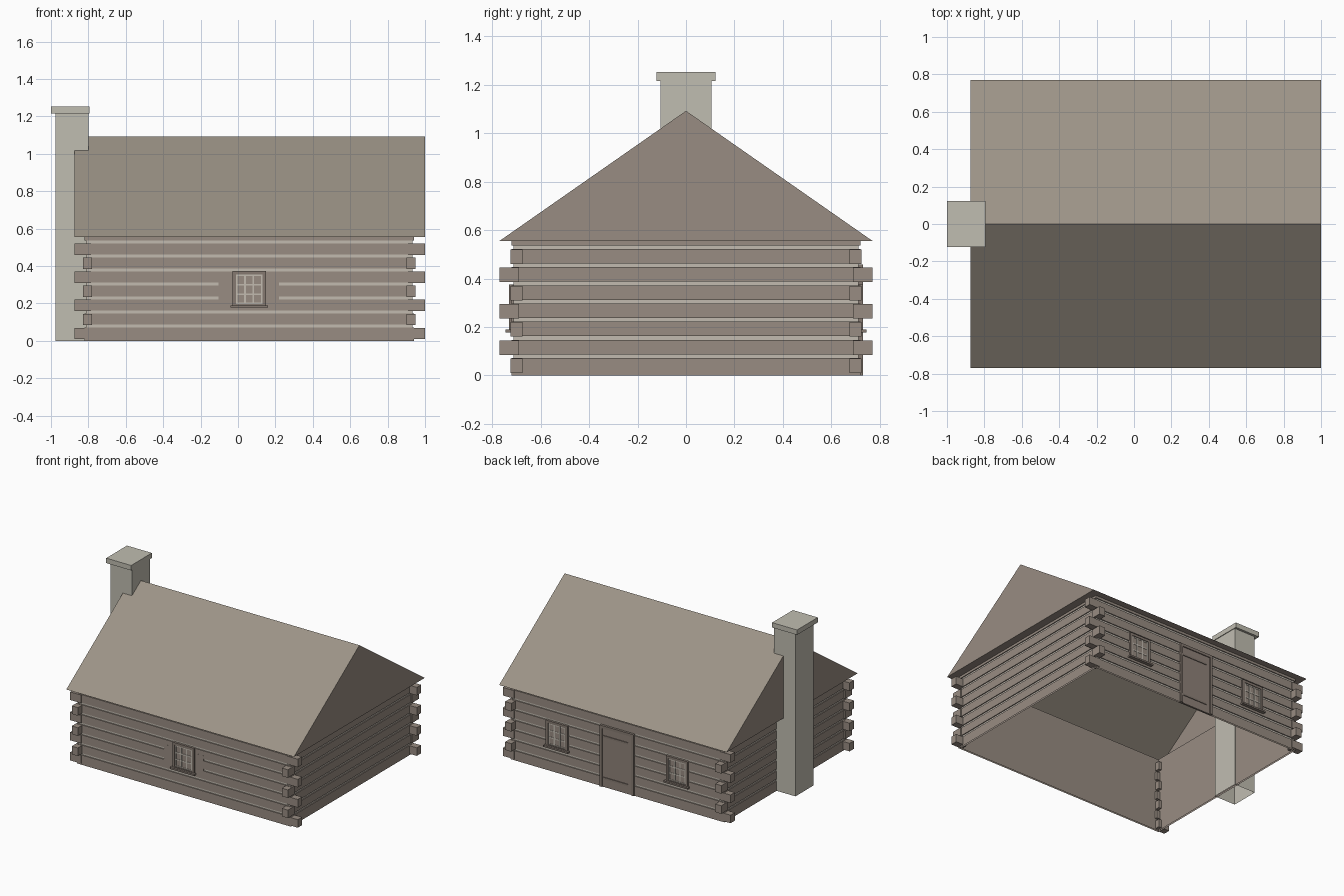
import bpy, bmesh

default = bpy.data.objects.get("Cube")
if default:
    bpy.data.objects.remove(default, do_unlink=True)


def material(name, rgb):
    """Flat colour given as sRGB bytes, stored as linear values."""
    lin = [((c / 255 + 0.055) / 1.055) ** 2.4 for c in rgb]
    m = bpy.data.materials.new(name)
    m.use_nodes = True
    m.diffuse_color = (*lin, 1)
    m.node_tree.nodes["Principled BSDF"].inputs["Base Color"].default_value = (*lin, 1)
    return m


LOG = material("log brown", (152, 140, 130))
ROOF = material("roof brown", (157, 148, 135))
CHINK = material("pale mortar", (194, 187, 176))
STONE = material("chimney stone", (192, 189, 177))
TRIM = material("dark trim", (134, 122, 113))
DOOR = material("door brown", (143, 130, 121))


def finish(name, bm, *mats):
    mesh = bpy.data.meshes.new(name)
    bm.to_mesh(mesh)
    bm.free()
    for m in mats:
        mesh.materials.append(m)
    obj = bpy.data.objects.new(name, mesh)
    bpy.context.scene.collection.objects.link(obj)
    return obj


def add_box(bm, xs, ys, zs, open_bottom=False):
    xs, ys, zs = sorted(xs), sorted(ys), sorted(zs)
    v = [bm.verts.new((x, y, z)) for z in zs for y in ys for x in xs]
    quads = [(4, 5, 7, 6), (0, 1, 5, 4), (1, 3, 7, 5), (3, 2, 6, 7), (2, 0, 4, 6)]
    if not open_bottom:
        quads.append((0, 2, 3, 1))
    for q in quads:
        bm.faces.new([v[i] for i in q])


def boxes(name, mat, *bounds, open_bottom=False):
    bm = bmesh.new()
    for b in bounds:
        add_box(bm, *b, open_bottom=open_bottom)
    return finish(name, bm, mat)


# Wall and roof extents
X0, X1, Y = -0.82, 0.94, 0.72
EAVE, RIDGE = 0.555, 1.092
RX0, RX1, RY = -0.875, 1.0, 0.77
STEP, GROOVE = 0.075, 0.007


def ring(bm, inset, z):
    a, b, c = X0 + inset, X1 - inset, Y - inset
    return [bm.verts.new(p) for p in ((a, -c, z), (b, -c, z), (b, c, z), (a, c, z))]


def shell(name, profile, *mats):
    """Rectangular wall shell lofted through (inset, z) levels."""
    bm = bmesh.new()
    rings = [ring(bm, *p) for p in profile]
    for k in range(len(rings) - 1):
        low, high = rings[k], rings[k + 1]
        recessed = profile[k][0] > 0 and profile[k + 1][0] > 0
        for i in range(4):
            j = (i + 1) % 4
            f = bm.faces.new((low[i], low[j], high[j], high[i]))
            f.material_index = int(recessed and len(mats) > 1)
    return finish(name, bm, *mats)


# Log walls with recessed mortar courses, and a plain lining
profile = [(0, 0)]
for k in range(7):
    z = 0.072 + k * STEP
    profile += [(0, z), (GROOVE, z), (GROOVE, z + 0.015), (0, z + 0.015)]
profile.append((0, EAVE))
shell("log_walls", profile, LOG, CHINK)
shell("wall_lining", [(0.012, 0), (0.012, EAVE)], LOG)

# Interlocking log ends at the corners
long_ends, side_ends = [], []
for k in range(7):
    zs = (0.01 + k * STEP, 0.07 + k * STEP)
    for s in (-1, 1):
        if k % 2 == 0:
            ys = (s * 0.675, s * 0.725)
            long_ends += [((RX0, -0.785), ys, zs), ((0.91, RX1), ys, zs)]
        else:
            ys = (s * 0.69, s * RY)
            side_ends += [((-0.83, -0.78), ys, zs), ((0.90, 0.95), ys, zs)]
boxes("long_log_ends", LOG, *long_ends)
boxes("side_log_ends", LOG, *side_ends)

# Hollow gabled roof with a soffit around the walls
bm = bmesh.new()
sw, se, ne, nw = [bm.verts.new(p) for p in
                  ((RX0, -RY, EAVE), (RX1, -RY, EAVE), (RX1, RY, EAVE), (RX0, RY, EAVE))]
rw, re = bm.verts.new((RX0, 0, RIDGE)), bm.verts.new((RX1, 0, RIDGE))
bm.faces.new((sw, se, re, rw))
bm.faces.new((ne, nw, rw, re))
bm.faces.new((se, ne, re)).material_index = 1
bm.faces.new((nw, sw, rw)).material_index = 1
outer, inner = (sw, se, ne, nw), ring(bm, 0.012, EAVE)
for i in range(4):
    j = (i + 1) % 4
    bm.faces.new((outer[j], outer[i], inner[i], inner[j])).material_index = 1
finish("gabled_roof", bm, ROOF, LOG)

# Chimney
boxes("chimney_shaft", STONE, ((-0.975, -0.80), (-0.105, 0.105), (0, 1.217)), open_bottom=True)
boxes("chimney_cap", STONE, ((-1.0, -0.795), (-0.122, 0.122), (1.215, 1.252)))


def window(name, cx, s):
    """Window on the wall facing s * y: frame, sill, pane and glazing bars."""
    def depth(d):
        return (s * (Y - 0.01), s * (Y + d))
    w, z0, z1, t = 0.09, 0.185, 0.375, 0.019
    boxes(name + "_frame", TRIM,
          ((cx - w, cx - w + t), depth(0.01), (z0, z1)),
          ((cx + w - t, cx + w), depth(0.01), (z0, z1)),
          ((cx - w + t, cx + w - t), depth(0.01), (z1 - t, z1)),
          ((cx - w + t, cx + w - t), depth(0.01), (z0, z0 + t - 0.006)))
    boxes(name + "_sill", TRIM, ((cx - 0.1, cx + 0.1), depth(0.025), (0.178, 0.19)))
    px, pz0, pz1, b = w - t, z0 + 0.01, z1 - t, 0.0045
    boxes(name + "_pane", LOG, ((cx - px, cx + px), depth(0.002), (pz0, pz1)))
    bars = []
    for i in range(4):
        x = cx + (px - b) * (2 * i / 3 - 1)
        z = pz0 + b + (pz1 - pz0 - 2 * b) * i / 3
        bars.append(((x - b, x + b), depth(0.005), (pz0, pz1)))
        bars.append(((cx - px, cx + px), depth(0.0045), (z - b, z + b)))
    boxes(name + "_bars", CHINK, *bars)


# Windows, with plain logs beside the front one
boxes("front_window_logs", LOG, ((-0.105, 0.22), (-Y + 0.01, -Y - 0.0005), (0.2, 0.335)))
window("front_window", 0.06, -1)
window("back_window_left", 0.555, 1)
window("back_window_right", -0.435, 1)

# Back door
boxes("door_frame", TRIM,
      ((-0.08, -0.06), (Y - 0.01, Y + 0.01), (0, 0.457)),
      ((0.18, 0.20), (Y - 0.01, Y + 0.01), (0, 0.457)),
      ((-0.06, 0.18), (Y - 0.01, Y + 0.01), (0.437, 0.457)))
boxes("door_leaf", DOOR, ((-0.06, 0.18), (Y - 0.01, Y + 0.003), (0, 0.437)))
boxes("door_straps", TRIM, *[((-0.03, 0.18), (Y, Y + 0.008), (z, z + 0.014))
                             for z in (0.06, 0.37)])
